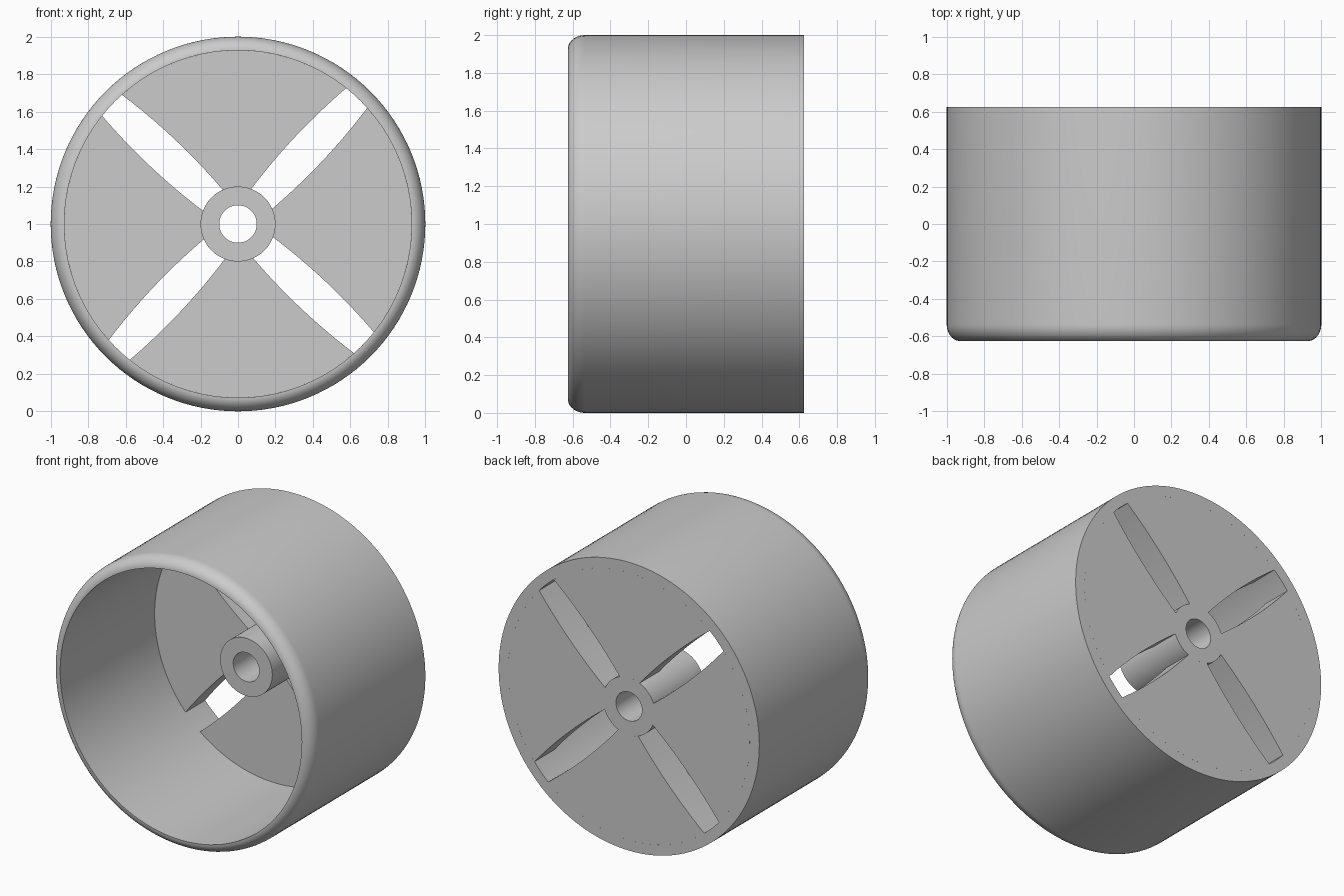
import bpy
import bmesh
from math import sin, cos, pi, radians, sqrt, asin

cube = bpy.data.objects.get("Cube")
if cube:
    bpy.data.objects.remove(cube, do_unlink=True)

# Main dimensions
FRONT, BACK = -0.625, 0.625
OUTER, INNER = 1.0, 0.927
HUB, BORE = 0.2, 0.1
HUB_FRONT, PLATE_FRONT = 0.09, 0.41
SLOT_HALF, SLOT_BOW, SLOT_ANGLE = 0.077, 0.02, radians(46.7)
SEGMENTS = 128

gray = bpy.data.materials.new("plain gray")
gray.use_nodes = True
color = (0.6, 0.6, 0.6, 1)
gray.diffuse_color = color
gray.node_tree.nodes["Principled BSDF"].inputs["Base Color"].default_value = color


def finish(name, bm):
    """Turn a bmesh into a smooth-shaded object resting on the ground."""
    bmesh.ops.remove_doubles(bm, verts=bm.verts, dist=1e-5)
    bmesh.ops.recalc_face_normals(bm, faces=bm.faces)
    mesh = bpy.data.meshes.new(name)
    bm.to_mesh(mesh)
    bm.free()
    mesh.materials.append(gray)
    obj = bpy.data.objects.new(name, mesh)
    bpy.context.collection.objects.link(obj)
    obj.location.z = OUTER
    bpy.ops.object.select_all(action='DESELECT')
    obj.select_set(True)
    bpy.context.view_layer.objects.active = obj
    bpy.ops.object.shade_smooth_by_angle(angle=radians(30))
    return obj


def lathe(name, profile):
    """Spin a closed (radius, y) profile around the y axis."""
    bm = bmesh.new()
    verts = [bm.verts.new((r, y, 0)) for r, y in profile]
    edges = [bm.edges.new((v, verts[i - 1])) for i, v in enumerate(verts)]
    bmesh.ops.spin(bm, geom=verts + edges, cent=(0, 0, 0), axis=(0, 1, 0),
                   angle=2 * pi, steps=SEGMENTS, use_merge=True)
    return finish(name, bm)


def slot_edge(base, side):
    """Bowed edge of a slot, from the hub to the wall."""
    u0, u1 = (sqrt(r * r - SLOT_HALF ** 2) for r in (HUB, INNER))
    points = []
    for i in range(17):
        t = i / 16
        u = u0 + (u1 - u0) * t
        v = side * (SLOT_HALF + SLOT_BOW * 4 * t * (1 - t))
        points.append((u * cos(base) - v * sin(base), u * sin(base) + v * cos(base)))
    return points


def arc(radius, start, end, steps=24):
    """Inner points of an arc, without its ends."""
    angles = [start + (end - start) * i / steps for i in range(1, steps)]
    return [(radius * cos(a), radius * sin(a)) for a in angles]


def plate_sector(name, base):
    """One back plate segment between two neighbouring slots."""
    after = base + pi / 2
    wide, narrow = asin(SLOT_HALF / HUB), asin(SLOT_HALF / INNER)
    outline = slot_edge(base, 1)
    outline += arc(INNER, base + narrow, after - narrow)
    outline += slot_edge(after, -1)[::-1]
    outline += arc(HUB, after - wide, base + wide)
    bm = bmesh.new()
    face = bm.faces.new([bm.verts.new((x, PLATE_FRONT, z)) for x, z in outline])
    moved = bmesh.ops.extrude_face_region(bm, geom=[face], use_keep_orig=True)
    verts = [g for g in moved["geom"] if isinstance(g, bmesh.types.BMVert)]
    bmesh.ops.translate(bm, verts=verts, vec=(0, BACK - PLATE_FRONT, 0))
    return finish(name, bm)


# Outer wall with a rounded front rim
rim = [(INNER + (OUTER - INNER) * sin(i * pi / 20), FRONT + 0.09 * (1 - cos(i * pi / 20)))
       for i in range(11)]
lathe("outer_wall", rim + [(OUTER, BACK), (INNER, BACK)])

# Central hub with a through bore
lathe("hub", [(BORE, HUB_FRONT), (HUB, HUB_FRONT), (HUB, BACK), (BORE, BACK)])

# Slotted back plate
for k in range(4):
    plate_sector(f"back_plate_segment_{k + 1}", SLOT_ANGLE + k * pi / 2)
